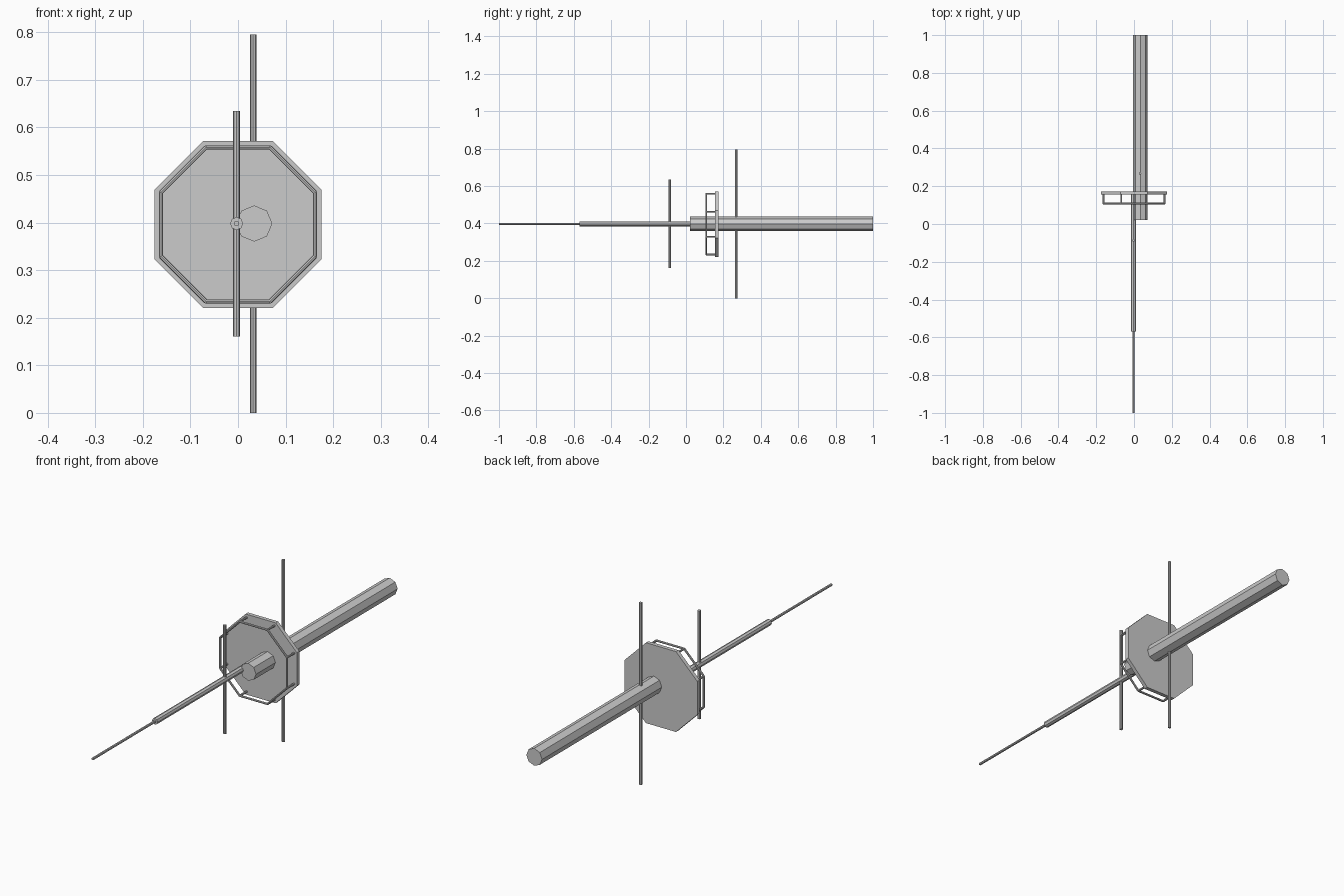
import bpy, bmesh
from math import sin, cos, pi
from mathutils import Vector

if "Cube" in bpy.data.objects:
    bpy.data.objects.remove(bpy.data.objects["Cube"])

CX, CZ = -0.003, 0.398      # front boom axis
PX = 0.034                  # rear boom axis


def add_prism(bm, a, b, r, turn=0.0, sides=8):
    """Capped prism from point a to point b."""
    a, b = Vector(a), Vector(b)
    d = (b - a).normalized()
    u = Vector((1, 0, 0)) if abs(d.x) < 0.9 else Vector((0, 0, 1))
    u = (u - d * u.dot(d)).normalized()
    v = d.cross(u)
    rings = []
    for p in (a, b):
        rings.append([bm.verts.new(p + r * (cos(t) * u + sin(t) * v))
                      for t in (turn + 2 * pi * i / sides for i in range(sides))])
    lo, hi = rings
    bm.faces.new(lo[::-1])
    bm.faces.new(hi)
    for i in range(sides):
        j = (i + 1) % sides
        bm.faces.new((lo[i], lo[j], hi[j], hi[i]))


def make(name, bm):
    bmesh.ops.recalc_face_normals(bm, faces=bm.faces)
    me = bpy.data.meshes.new(name)
    bm.to_mesh(me)
    bm.free()
    ob = bpy.data.objects.new(name, me)
    bpy.context.collection.objects.link(ob)


def prism(name, *args, **kw):
    bm = bmesh.new()
    add_prism(bm, *args, **kw)
    make(name, bm)


# Booms along y
prism("rear_boom", (PX, 0.022, CZ), (PX, 1.0, CZ), 0.038)
prism("front_boom", (CX, -0.57, CZ), (CX, 0.16, CZ), 0.0137)
prism("front_tip", (CX, -1.0, CZ), (CX, -0.57, CZ), 0.0055)

# Vertical rods
prism("front_rod", (CX, -0.087, 0.161), (CX, -0.087, 0.635), 0.007)
prism("rear_rod", (0.032, 0.268, 0.0), (0.032, 0.268, 0.795), 0.007)

# Octagonal plate
prism("plate", (0, 0.156, 0.396), (0, 0.173, 0.396), 0.1902, turn=pi / 8)

# Wire ring with standoffs in front of the plate
bm = bmesh.new()
R = 0.162 / cos(pi / 8)
corners = [(R * cos(pi / 8 + i * pi / 4), 0.108, 0.396 + R * sin(pi / 8 + i * pi / 4))
           for i in range(8)]
for i, p in enumerate(corners):
    add_prism(bm, p, corners[(i + 1) % 8], 0.0045)
    add_prism(bm, p, (p[0], 0.16, p[2]), 0.0045)
make("wire_ring", bm)
